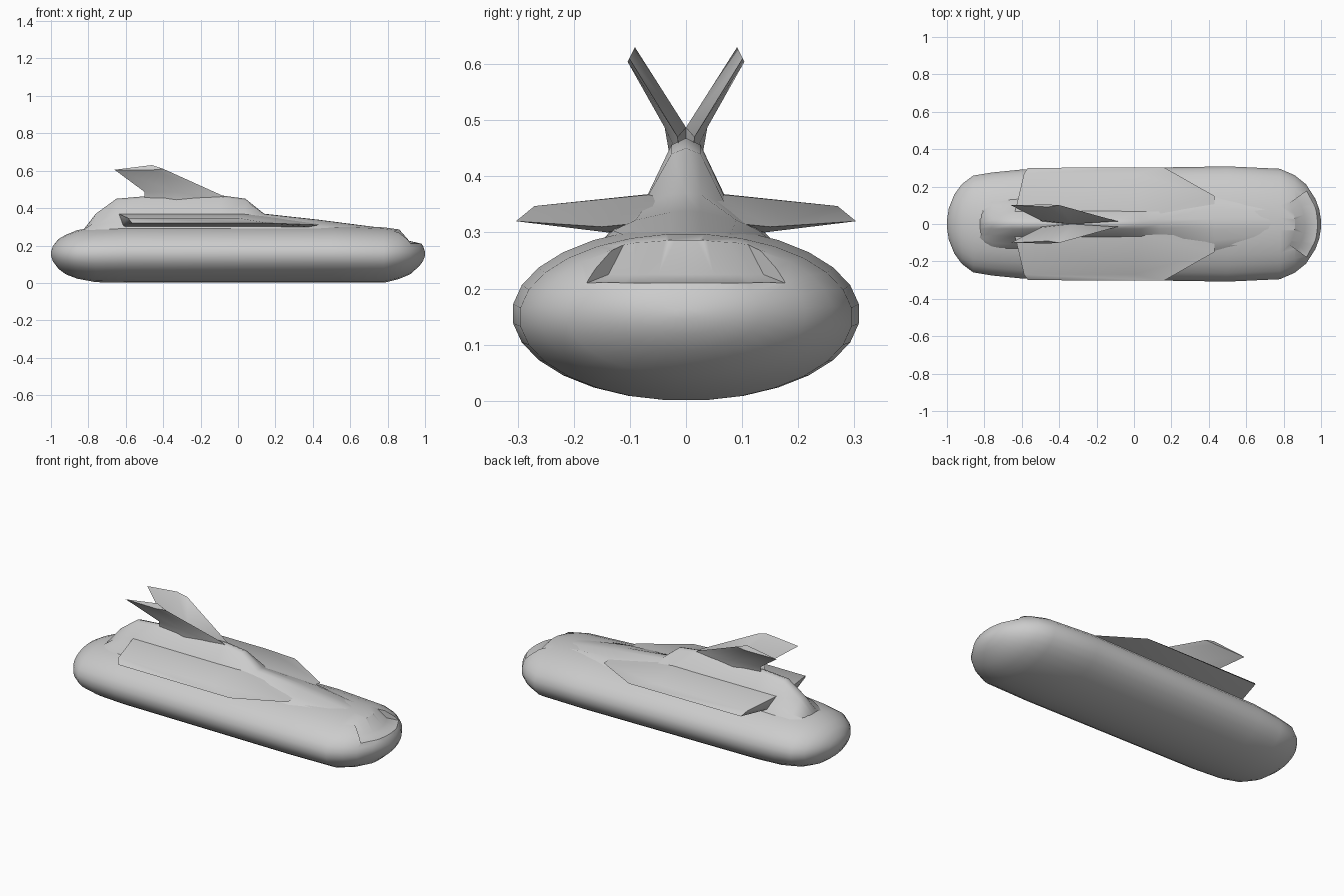
import bpy, bmesh
from math import sin, cos, pi, radians

cube = bpy.data.objects.get("Cube")
if cube:
    bpy.data.objects.remove(cube)

grey = bpy.data.materials.new("hull grey")
grey.use_nodes = True
colour = (0.6, 0.6, 0.6, 1)
grey.diffuse_color = colour
grey.node_tree.nodes["Principled BSDF"].inputs["Base Color"].default_value = colour


def finish(bm, name):
    bmesh.ops.recalc_face_normals(bm, faces=bm.faces)
    mesh = bpy.data.meshes.new(name)
    bm.to_mesh(mesh)
    bm.free()
    mesh.materials.append(grey)
    obj = bpy.data.objects.new(name, mesh)
    bpy.context.collection.objects.link(obj)
    return obj


def smooth(obj, angle):
    bpy.ops.object.select_all(action="DESELECT")
    obj.select_set(True)
    bpy.context.view_layer.objects.active = obj
    bpy.ops.object.shade_smooth_by_angle(angle=radians(angle))


def loft(name, rings):
    """Skin closed rings of equal length and cap both ends."""
    bm = bmesh.new()
    loops = [[bm.verts.new(p) for p in ring] for ring in rings]
    for a, b in zip(loops, loops[1:]):
        for i in range(len(a)):
            j = (i + 1) % len(a)
            bm.faces.new((a[i], a[j], b[j], b[i]))
    bm.faces.new(loops[0])
    bm.faces.new(loops[-1])
    return finish(bm, name)


def solid(name, points, side):
    """Convex solid around a few corner points, on the given side."""
    bm = bmesh.new()
    for x, y, z in points:
        bm.verts.new((x, y * side, z))
    result = bmesh.ops.convex_hull(bm, input=bm.verts)
    spare = [v for v in bm.verts if not v.link_faces]
    bmesh.ops.delete(bm, geom=spare, context="VERTS")
    return finish(bm, name)


# Main hull: oval stations of x, half width, bottom, top
stations = [
    (-1, .02, .145, .165), (-.99, .085, .115, .197), (-.96, .16, .075, .235),
    (-.92, .215, .045, .258), (-.86, .26, .022, .283), (-.76, .277, .003, .3),
    (-.6, .293, 0, .31), (0, .302, 0, .31), (.5, .31, 0, .31),
    (.78, .297, 0, .298), (.86, .262, .02, .287), (.92, .213, .045, .262),
    (.97, .135, .09, .226), (.99, .08, .118, .197), (1, .02, .145, .165)]
SIDES = 28
hull = loft("main_hull", [
    [(x, w * cos(2 * pi * (i + .5) / SIDES),
      (lo + hi) / 2 + (hi - lo) / 2 * sin(2 * pi * (i + .5) / SIDES))
     for i in range(SIDES)] for x, w, lo, hi in stations])

# Curved windscreen recess in the nose
profile = [(.175, .31), (.18, .288), (.235, .225), (.3, .21), (.34, .21), (.34, .31)]
cutter = loft("recess_cutter", [
    [(.68 + r * cos(radians(a)), r * sin(radians(a)), z) for r, z in profile]
    for a in range(-36, 37, 6)])
cutter.hide_render = True
cut = hull.modifiers.new("recess", "BOOLEAN")
cut.operation = "DIFFERENCE"
cut.solver = "EXACT"
cut.object = cutter
bpy.context.view_layer.objects.active = hull
bpy.ops.object.modifier_apply(modifier=cut.name)
bpy.data.objects.remove(cutter)
smooth(hull, 40)

# Dorsal spine: x, ridge height, shoulder half width and height, base half width
spine_stations = [
    (-.83, .28, .05, .275, .1), (-.76, .37, .06, .33, .14),
    (-.65, .45, .068, .368, .15), (-.5, .463, .068, .368, .16),
    (-.09, .468, .068, .368, .16), (.04, .45, .068, .365, .16),
    (.14, .37, .07, .35, .17), (.43, .338, .09, .322, .18),
    (.85, .284, .05, .276, .1)]
rings = []
for x, top, ws, zs, wb in spine_stations:
    zt = top - (top - zs) * .12
    half = [(.026, zt), (ws, zs), (wb * .72, (zs + .285) / 2), (wb, .26)]
    left = [(x, y, z) for y, z in half]
    right = [(x, -y, z) for y, z in reversed(half)]
    rings.append([(x, 0, top)] + left + right)
smooth(loft("dorsal_spine", rings), 50)

# Wings and canted tail fins, one pair on each side
wing = [(-.64, .05, .37), (-.588, .27, .347), (0, .27, .347), (.04, .05, .369),
        (.14, .05, .355), (-.567, .3, .32), (.16, .303, .32), (.43, .15, .31),
        (.43, .05, .32), (-.6, .14, .303), (.38, .14, .3), (-.63, .05, .3)]
fin_tip = [(-.66, .101, .605), (-.46, .091, .63), (-.4, .101, .61), (-.46, .104, .604)]
fin_root = [(-.5, .02, .487), (-.33, 0, .487), (-.09, .015, .47), (-.33, .038, .487)]
fin_base = [(-.5, .012, .43), (-.33, 0, .43), (-.03, .01, .43), (-.33, .028, .43)]
for side, label in ((1, "left"), (-1, "right")):
    smooth(solid(label + "_wing", wing, side), 35)
    fin = [[(x, y * side, z) for x, y, z in ring]
           for ring in (fin_base, fin_root, fin_tip)]
    smooth(loft(label + "_tail_fin", fin), 50)
